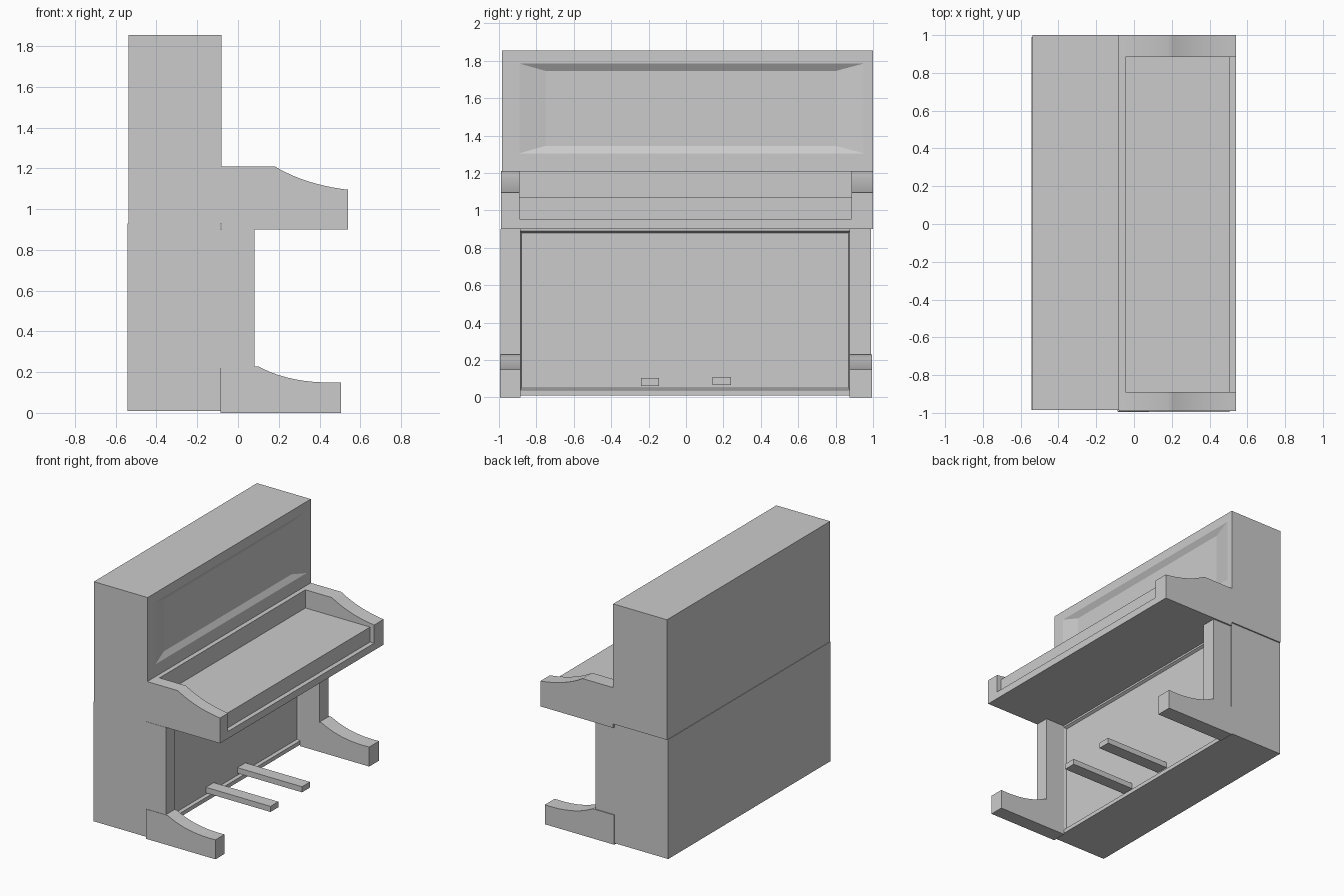
import bpy, bmesh

if "Cube" in bpy.data.objects:
    bpy.data.objects.remove(bpy.data.objects["Cube"])


def finish(name, bm, smooth=False):
    bmesh.ops.recalc_face_normals(bm, faces=bm.faces)
    mesh = bpy.data.meshes.new(name)
    bm.to_mesh(mesh)
    bm.free()
    obj = bpy.data.objects.new(name, mesh)
    bpy.context.collection.objects.link(obj)
    if smooth:
        bpy.ops.object.select_all(action='DESELECT')
        obj.select_set(True)
        bpy.context.view_layer.objects.active = obj
        bpy.ops.object.shade_smooth_by_angle()
    return obj


def box_mesh(x, y, z):
    bm = bmesh.new()
    bmesh.ops.create_cube(bm, size=2)
    for v in bm.verts:
        v.co = [r[0] if c < 0 else r[1] for c, r in zip(v.co, (x, y, z))]
    return bm


def cabinet(name, x, y, z, opening, panel, depth):
    """Box whose +x face holds a sunken panel with sloped borders."""
    bm = box_mesh(x, y, z)
    front = max(bm.faces, key=lambda f: f.calc_center_median().x)
    for (ry, rz), d in ((opening, 0), (panel, depth)):
        bmesh.ops.inset_individual(bm, faces=[front], thickness=0.02)
        c = front.calc_center_median()
        for v in front.verts:
            v.co = (x[1] - d, ry[v.co.y > c.y], rz[v.co.z > c.z])
    return finish(name, bm)


def extrude_y(name, profile, y, smooth=False):
    bm = bmesh.new()
    face = bm.faces.new([bm.verts.new((px, y[0], pz)) for px, pz in profile])
    new = bmesh.ops.extrude_face_region(bm, geom=[face])['geom']
    for v in new:
        if isinstance(v, bmesh.types.BMVert):
            v.co.y = y[1]
    return finish(name, bm, smooth)


def sweep(a, b, c, n=10):
    """Quadratic curve through a and c, pulled toward b."""
    return [tuple((1 - t)**2 * p + 2 * t * (1 - t) * q + t * t * r
                  for p, q, r in zip(a, b, c))
            for t in (i / n for i in range(n + 1))]


# Upper and lower cabinet with sunken front panels
cabinet("upper_cabinet", (-0.538, -0.08), (-0.985, 1.0), (0.93, 1.855),
        ((-0.89, 0.95), (1.305, 1.785)), ((-0.75, 0.80), (1.345, 1.745)), 0.025)
cabinet("lower_cabinet", (-0.542, -0.085), (-0.985, 0.99), (0.01, 0.93),
        ((-0.885, 0.875), (0.04, 0.89)), ((-0.88, 0.87), (0.05, 0.88)), 0.02)

# Key bed: back rail, key surface, front lip
extrude_y("key_bed", [(-0.08, 0.90), (0.54, 0.90), (0.54, 0.955), (0.505, 0.955),
                      (0.505, 1.07), (-0.045, 1.07), (-0.045, 1.21), (-0.08, 1.21)],
          (-0.89, 0.885))

# Scooped cheeks, legs and curved feet on both sides
cheek = [(-0.08, 0.90), (-0.08, 1.21)] + \
    sweep((0.18, 1.21), (0.33, 1.12), (0.54, 1.095)) + [(0.54, 0.90)]
foot = [(-0.085, 0.0), (-0.085, 0.228)] + \
    sweep((0.10, 0.228), (0.26, 0.14), (0.505, 0.15)) + [(0.505, 0.0)]
for side, cy, ly, fy in (("left", (-0.99, -0.89), (-0.992, -0.885), (-0.995, -0.885)),
                         ("right", (0.885, 1.0), (0.875, 0.988), (0.875, 0.995))):
    extrude_y("cheek_" + side, cheek, cy, True)
    extrude_y("foot_" + side, foot, fy, True)
    finish("leg_" + side, box_mesh((-0.088, 0.08), ly, (0.22, 0.90)))

# Pedals
for side, y, z in (("left", (-0.24, -0.145), (0.06, 0.103)),
                   ("right", (0.143, 0.24), (0.065, 0.108))):
    finish("pedal_" + side, box_mesh((-0.11, 0.445), y, z))
